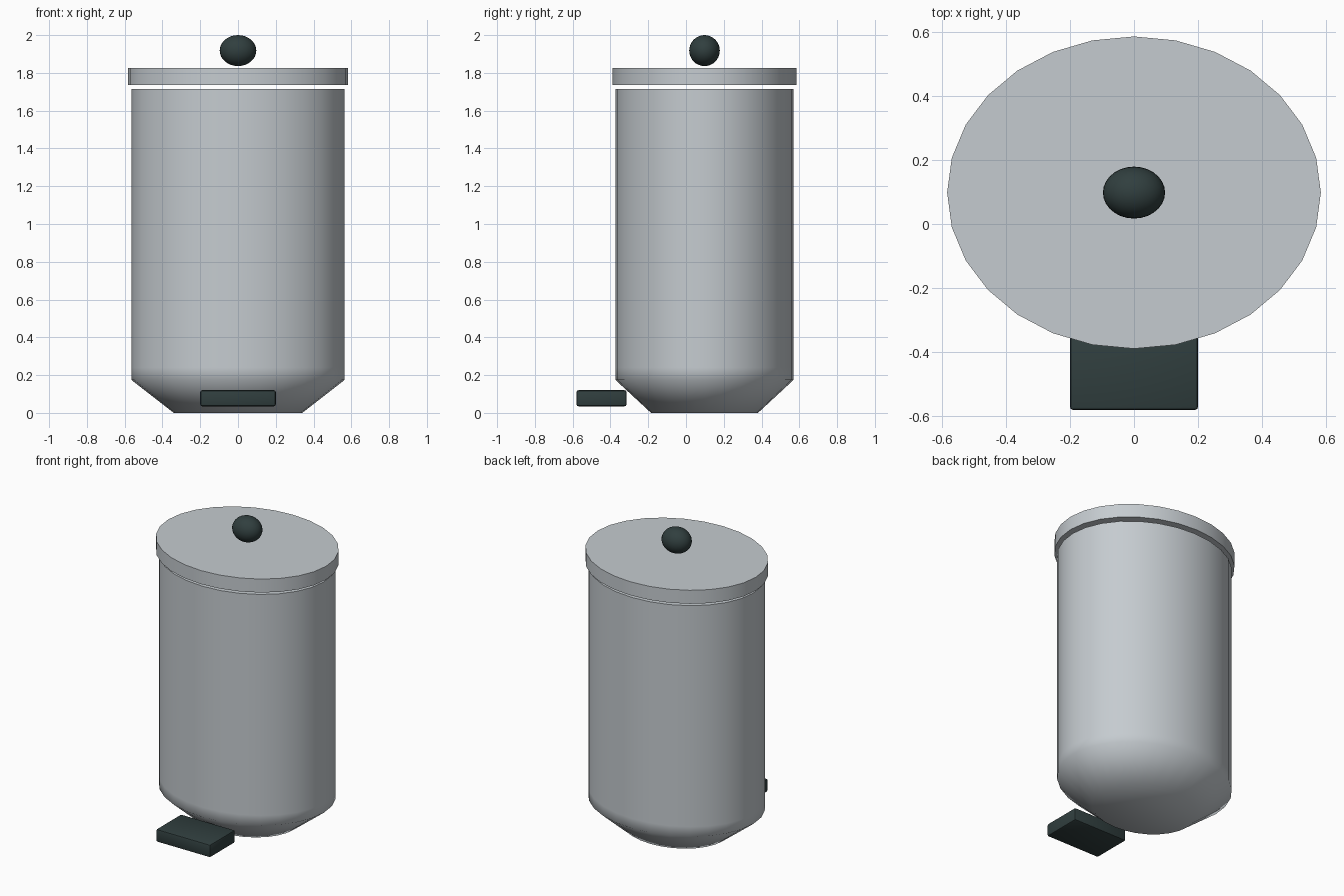
import bpy, bmesh, math

if "Cube" in bpy.data.objects:
    bpy.data.objects.remove(bpy.data.objects["Cube"])

SIDES = 28
CENTRE_Y = 0.098


def material(name, rgb):
    m = bpy.data.materials.new(name)
    m.diffuse_color = (*rgb, 1)
    m.use_nodes = True
    m.node_tree.nodes["Principled BSDF"].inputs["Base Color"].default_value = m.diffuse_color
    return m


steel = material("brushed_steel", (0.56, 0.60, 0.63))
dark = material("dark_plastic", (0.030, 0.049, 0.049))


def finish(bm, name, mat, smooth=True):
    bmesh.ops.recalc_face_normals(bm, faces=bm.faces[:])
    me = bpy.data.meshes.new(name)
    bm.to_mesh(me)
    bm.free()
    for p in me.polygons:
        p.use_smooth = smooth
    me.materials.append(mat)
    ob = bpy.data.objects.new(name, me)
    bpy.context.collection.objects.link(ob)
    return ob


def oval_stack(name, rings, mat):
    """Closed solid through oval rings given as (x radius, y radius, z)."""
    bm = bmesh.new()
    loops = []
    for rx, ry, z in rings:
        loops.append([bm.verts.new((rx * math.cos(a), CENTRE_Y + ry * math.sin(a), z))
                      for a in (math.tau * i / SIDES for i in range(SIDES))])
    for lo, hi in zip(loops, loops[1:]):
        for i in range(SIDES):
            j = (i + 1) % SIDES
            bm.faces.new((lo[i], lo[j], hi[j], hi[i]))
    bm.faces.new(loops[0][::-1])
    bm.faces.new(loops[-1])
    return finish(bm, name, mat)


def smooth_by_angle(ob, deg):
    bpy.ops.object.select_all(action='DESELECT')
    ob.select_set(True)
    bpy.context.view_layer.objects.active = ob
    bpy.ops.object.shade_smooth_by_angle(angle=math.radians(deg))


# Bin body with a tapered foot, softly shaded around the taper
body = oval_stack("bin_body", [(0.34, 0.283, 0), (0.565, 0.472, 0.175),
                               (0.565, 0.472, 0.24), (0.565, 0.472, 1.715)], steel)
smooth_by_angle(body, 70)

# Lid, hovering just above the body
lid = oval_stack("lid", [(0.583, 0.487, 1.735), (0.583, 0.487, 1.825)], steel)
smooth_by_angle(lid, 30)

# Lid knob
bm = bmesh.new()
bmesh.ops.create_uvsphere(bm, u_segments=28, v_segments=16, radius=1)
for v in bm.verts:
    v.co = (v.co.x * 0.097, v.co.y * 0.081 + CENTRE_Y, v.co.z * 0.082 + 1.918)
finish(bm, "lid_knob", dark)

# Foot pedal with slightly rounded edges
bm = bmesh.new()
bmesh.ops.create_cube(bm, size=1)
for v in bm.verts:
    v.co = (v.co.x * 0.40, v.co.y * 0.265 - 0.4475, v.co.z * 0.085 + 0.0775)
bmesh.ops.bevel(bm, geom=bm.edges[:], offset=0.01, segments=2, profile=0.5, affect='EDGES')
pedal = finish(bm, "foot_pedal", dark)
smooth_by_angle(pedal, 30)
